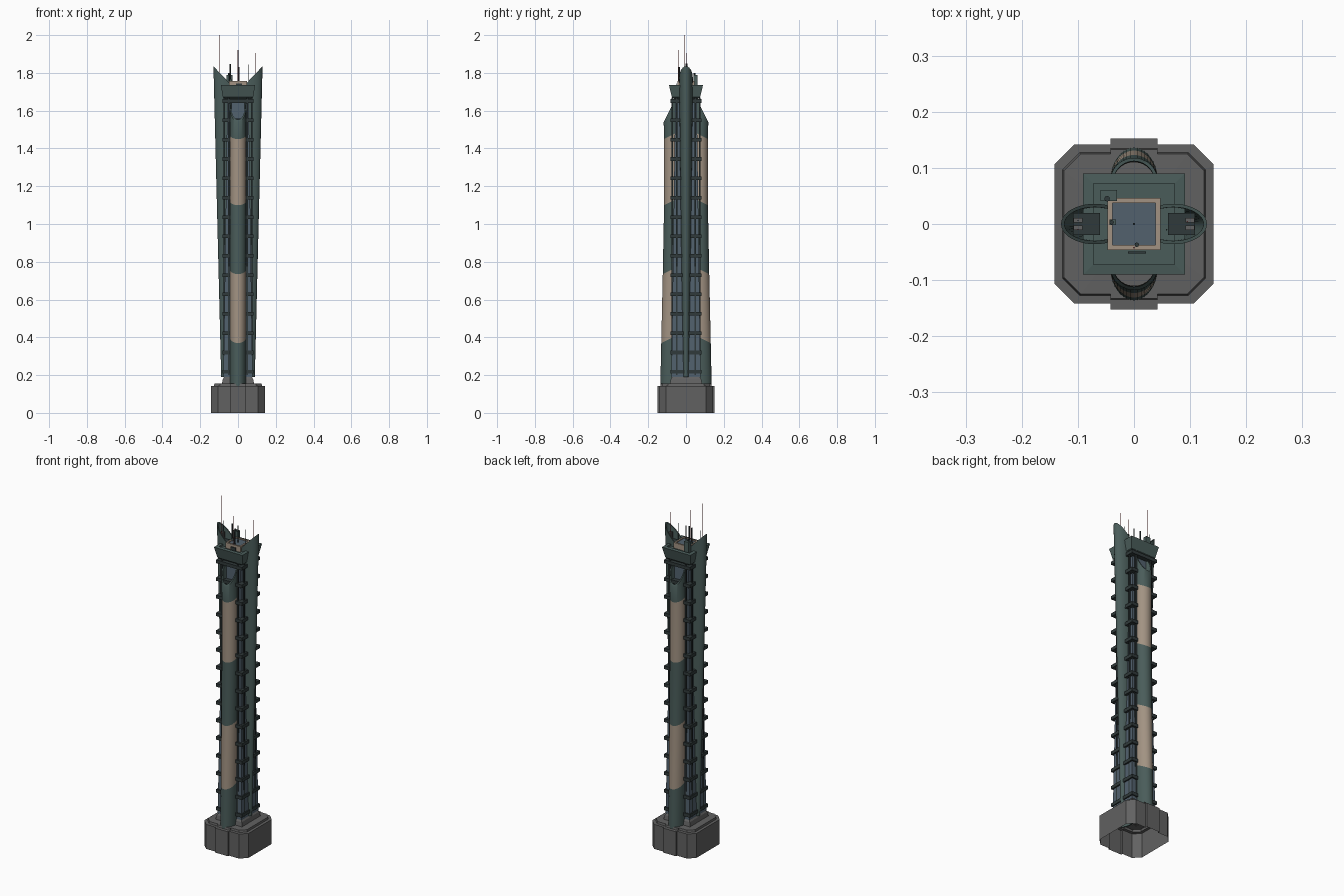
import bpy, bmesh
from math import cos, sin, pi, radians

if "Cube" in bpy.data.objects:
    bpy.data.objects.remove(bpy.data.objects["Cube"])


def material(name, r, g, b):
    m = bpy.data.materials.new(name)
    m.diffuse_color = (r, g, b, 1)
    m.use_nodes = True
    m.node_tree.nodes["Principled BSDF"].inputs["Base Color"].default_value = m.diffuse_color
    return m


GREEN = material("green_cladding", .068, .108, .102)
TAN = material("tan_stone", .36, .29, .225)
GLASS = material("blue_glass", .085, .12, .155)
DARK = material("dark_metal", .03, .042, .043)
STONE = material("grey_stone", .12, .12, .12)
RED = material("red_metal", .2, .02, .02)


def loft(name, rings, mats, index=None, bottom=False, top=False, loop=False, smooth=False):
    """Skin a stack of equal rings; index gives one material slot per gap."""
    bm = bmesh.new()
    vs = [[bm.verts.new(p) for p in r] for r in rings]
    n, count = len(rings[0]), len(rings)
    for k in range(count if loop else count - 1):
        a, b = vs[k], vs[(k + 1) % count]
        for i in range(n):
            j = (i + 1) % n
            f = bm.faces.new((a[i], a[j], b[j], b[i]))
            f.material_index = index[k] if index else 0
    if bottom:
        bm.faces.new(vs[0][::-1])
    if top:
        bm.faces.new(vs[-1])
    me = bpy.data.meshes.new(name)
    bm.to_mesh(me)
    bm.free()
    for m in mats:
        me.materials.append(m)
    if smooth:
        me.shade_smooth()
        me.set_sharp_from_angle(angle=radians(35))
    ob = bpy.data.objects.new(name, me)
    bpy.context.collection.objects.link(ob)
    return ob


def rect(hx, hy, z, cx=0, cy=0):
    return [(cx - hx, cy - hy, z), (cx + hx, cy - hy, z), (cx + hx, cy + hy, z), (cx - hx, cy + hy, z)]


def box(name, cx, cy, z0, z1, hx, hy, mat):
    return loft(name, [rect(hx, hy, z0, cx, cy), rect(hx, hy, z1, cx, cy)], [mat], bottom=True, top=True)


def mirrored_copy(ob, name):
    """Opposite twin, turned half way round the tower axis."""
    c = ob.copy()
    c.name = name
    c.rotation_euler[2] = pi
    bpy.context.collection.objects.link(c)


# Base: chamfered block with a shallow bay front and back, open underneath
def plinth_ring(r, chamfer, bay, z):
    q = [(.042, -r - bay), (.042, -r), (r - chamfer, -r), (r, -r + chamfer)]
    right = q + [(x, -y) for x, y in q[::-1]]
    return [(x, y, z) for x, y in right + [(-x, -y) for x, y in right]]


loft("base", [plinth_ring(.142, .036, .01, 0), plinth_ring(.142, .036, .01, .142),
              plinth_ring(.127, .03, .008, .143), plinth_ring(.125, .03, .008, .155),
              plinth_ring(.084, .02, .001, .156)], [STONE])
loft("core_footing", [rect(.085, .085, .155), rect(.08, .08, .18), rect(.066, .066, .2)], [STONE])

# Glass core with floor ledges and slim vertical mullions
loft("glass_core", [rect(.077, .077, .19), rect(.057, .057, 1.66)], [GLASS], top=True)
for i in range(15):
    z = .217 + .1024 * i
    box("floor_ledge", 0, 0, z - .009, z + .01, .083, .083, DARK)
for s in (-1, 1):
    for t in (-1, 1):
        box("mullion_front_back", s * .05, t * .073, .2, 1.67, .004, .004, DARK)
        box("mullion_side", s * .073, t * .05, .2, 1.67, .004, .004, DARK)

# Banded oval towers on the front and back, cut at a slant
SEG = 40
BANDS = [(.142, .136, 0), (.37, .131, .5), (.735, .123, .5), (1.1, .116, .5), (1.45, .117, .5), (1.54, .118, 2)]


def banded_ring(z, outer, slope, t):
    cy, ry, rx = .074, outer - .074 - t, .043 - t
    pts = []
    for i in range(SEG):
        a = 2 * pi * i / SEG
        y = cy + ry * sin(a)
        pts.append((rx * cos(a), y, min(z + slope * (outer - y), 1.645)))
    return pts


rings = [banded_ring(*b, 0) for b in BANDS] + [banded_ring(*b, .006) for b in BANDS[::-1]]
tower = loft("back_banded_tower", rings, [GREEN, TAN],
             [0, 1, 0, 1, 0, 0, 0, 1, 0, 1, 0, 0], loop=True, smooth=True)
mirrored_copy(tower, "front_banded_tower")


# Side fins: oval tubes flaring upward, with slanted open tops
def fin_ring(outer, rx, ry, z, slope, t):
    cx = outer - rx
    pts = []
    for i in range(SEG):
        a = 2 * pi * i / SEG
        x = cx + (rx - t) * cos(a)
        pts.append((x, (ry - t) * sin(a), z - slope * (outer - x)))
    return pts


ends = [(.089, .04, .018, .19, 0), (.13, .06, .036, 1.835, 1.05)]
rings = [fin_ring(*e, 0) for e in ends] + [fin_ring(*e, .006) for e in ends[::-1]]
fin = loft("right_fin", rings, [GREEN], loop=True, smooth=True)
mirrored_copy(fin, "left_fin")

# Crown: flared parapet with a recessed deck
loft("crown", [rect(.06, .055, 1.655), rect(.08, .075, 1.672), rect(.091, .09, 1.735),
               rect(.072, .072, 1.737), rect(.072, .072, 1.725)], [GREEN], bottom=True, top=True)

# Penthouse with tan frame and glass roof
loft("penthouse", [rect(.047, .046, 1.725), rect(.047, .046, 1.757),
                   rect(.038, .037, 1.757), rect(.038, .037, 1.75)], [TAN])
loft("glass_roof", [rect(.038, .037, 1.748), rect(.038, .037, 1.752)], [GLASS], bottom=True, top=True)

# Rooftop plant and equipment in the fin mouths
box("plant_room", -.045, .051, 1.725, 1.79, .015, .01, GREEN)
box("roof_rail", .005, -.051, 1.725, 1.745, .016, .002, DARK)
box("roof_hatch", -.038, .003, 1.75, 1.765, .006, .005, GREEN)
for s in (-1, 1):
    for t in (-1, 1):
        box("fin_equipment", s * .1, t * .007, 1.74, 1.785, .008, .004, STONE)
    box("fin_platform", s * .085, 0, 1.72, 1.742, .024, .02, DARK)

# Masts: x, y, foot, tip, half width, material
for x, y, z0, z1, r, m in [
        (-.1, -.01, 1.74, 2.0, .0012, RED), (.095, .004, 1.74, 1.905, .0012, RED),
        (0, -.042, 1.75, 1.922, .0015, RED), (-.1, .006, 1.74, 1.85, .001, DARK),
        (-.04, .003, 1.75, 1.848, .004, DARK), (.005, -.037, 1.75, 1.83, .004, DARK),
        (-.048, .045, 1.75, 1.8, .005, DARK), (0, 0, 1.75, 1.85, .002, DARK),
        (.058, -.01, 1.74, 1.845, .0015, DARK)]:
    ring = lambda z: [(x + r * cos(a * pi / 4), y + r * sin(a * pi / 4), z) for a in range(8)]
    loft("mast", [ring(z0), ring(z1)], [m], bottom=True, top=True)
